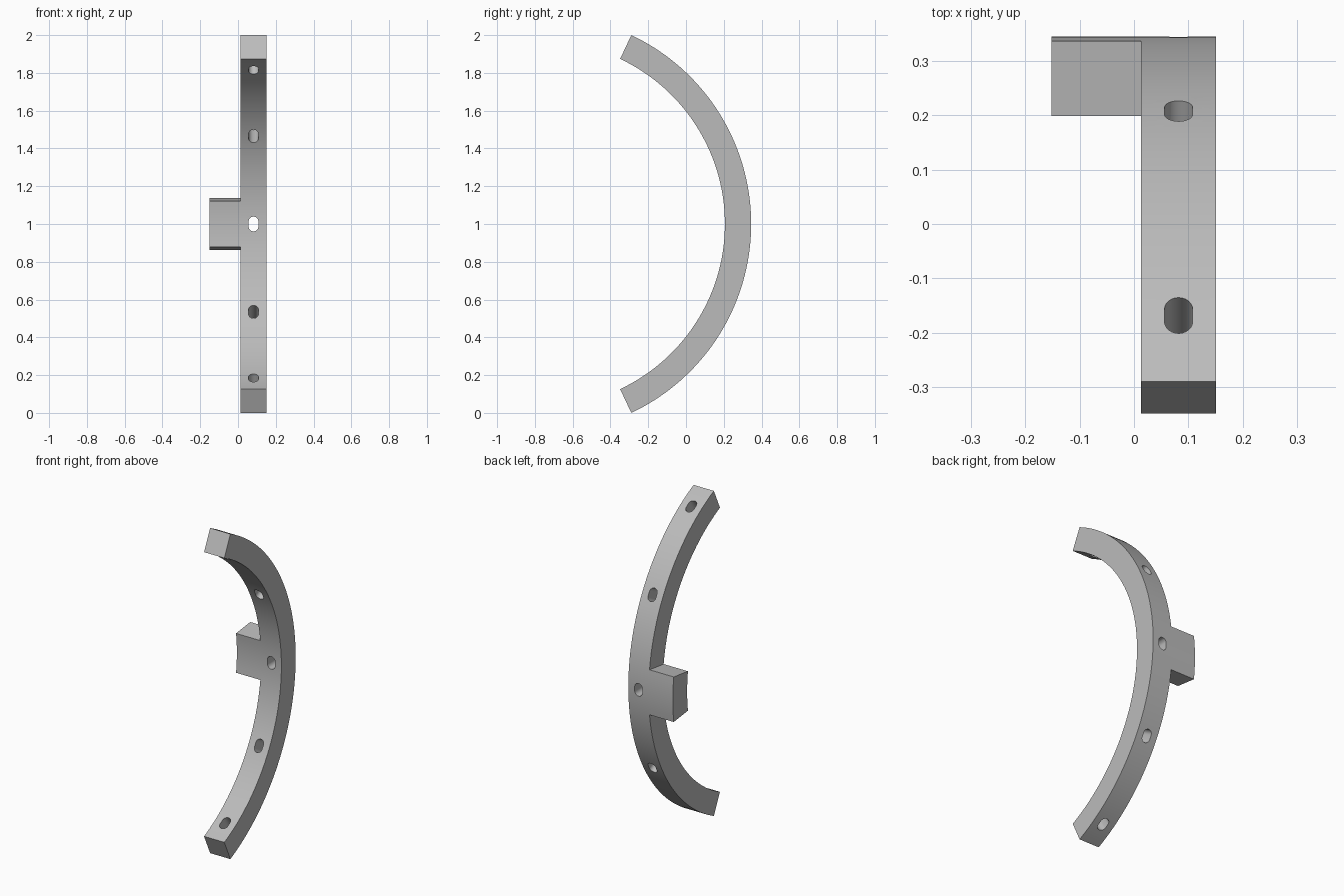
import bpy
import bmesh
from math import sin, cos, pi, radians
from mathutils import Matrix, Vector

OUTER, INNER = 1.105, 0.966
HALF = radians(64.8)
SEGS = 72
CENTER = Vector((0, -0.76, 1))
X_TAB, X_LOW, X_HIGH = -0.152, 0.013, 0.151
TAB_HALF = radians(7.2)
HOLE_STEP = radians(28.8)

old = bpy.data.objects.get("Cube")
if old:
    bpy.data.objects.remove(old, do_unlink=True)

grey = bpy.data.materials.new("grey")
grey.use_nodes = True
grey.diffuse_color = (0.5, 0.5, 0.5, 1)
grey.node_tree.nodes["Principled BSDF"].inputs["Base Color"].default_value = (0.5, 0.5, 0.5, 1)


def make_object(name, bm):
    bmesh.ops.recalc_face_normals(bm, faces=bm.faces[:])
    mesh = bpy.data.meshes.new(name)
    bm.to_mesh(mesh)
    bm.free()
    mesh.materials.append(grey)
    obj = bpy.data.objects.new(name, mesh)
    bpy.context.collection.objects.link(obj)
    return obj


# Curved bar: a rectangular section swept along the arc
bm = bmesh.new()
rings = []
for i in range(SEGS + 1):
    a = -HALF + 2 * HALF * i / SEGS
    rings.append([bm.verts.new(CENTER + Vector((x, r * cos(a), r * sin(a))))
                  for x, r in ((X_LOW, INNER), (X_LOW, OUTER),
                               (X_HIGH, OUTER), (X_HIGH, INNER))])
tab_faces = []
for i, (a, b) in enumerate(zip(rings, rings[1:])):
    for k in range(4):
        n = (k + 1) % 4
        face = bm.faces.new((a[k], a[n], b[n], b[k]))
        mid = -HALF + 2 * HALF * (i + 0.5) / SEGS
        if k == 0 and abs(mid) < TAB_HALF:
            tab_faces.append(face)
bm.faces.new(rings[0])
bm.faces.new(rings[-1])
bmesh.ops.recalc_face_normals(bm, faces=bm.faces[:])

# Side tab: pulled out of the middle of the bar's right side
out = bmesh.ops.extrude_face_region(bm, geom=tab_faces)
moved = [g for g in out["geom"] if isinstance(g, bmesh.types.BMVert)]
bmesh.ops.translate(bm, verts=moved, vec=(X_TAB - X_LOW, 0, 0))
bar = make_object("curved_bar", bm)

# Slotted holes: five rounded slots cut radially through the bar
bm = bmesh.new()
RAD, SHIFT, N = 0.026, 0.013, 12
for h in range(-2, 3):
    turn = Matrix.Translation(CENTER) @ Matrix.Rotation(h * HOLE_STEP, 4, "X")
    loop = []
    for end in (0, 1):
        for j in range(N + 1):
            t = pi * end + pi * j / N
            z = RAD * sin(t) + (SHIFT if end == 0 else -SHIFT)
            loop.append(((X_LOW + X_HIGH) / 2 + RAD * cos(t), z))
    near, far = [[bm.verts.new(turn @ Vector((x, r, z))) for x, z in loop]
                 for r in (INNER - 0.08, OUTER + 0.08)]
    bm.faces.new(near)
    bm.faces.new(far)
    for j in range(len(loop)):
        k = (j + 1) % len(loop)
        bm.faces.new((near[j], near[k], far[k], far[j]))
cutter = make_object("slot_cutter", bm)
cutter.hide_render = True

cut = bar.modifiers.new("slots", "BOOLEAN")
cut.operation = "DIFFERENCE"
cut.solver = "EXACT"
cut.object = cutter

bpy.ops.object.select_all(action="DESELECT")
bar.select_set(True)
bpy.context.view_layer.objects.active = bar
bpy.ops.object.modifier_apply(modifier=cut.name)
bpy.data.objects.remove(cutter, do_unlink=True)
bpy.ops.object.shade_smooth_by_angle(angle=radians(30))
